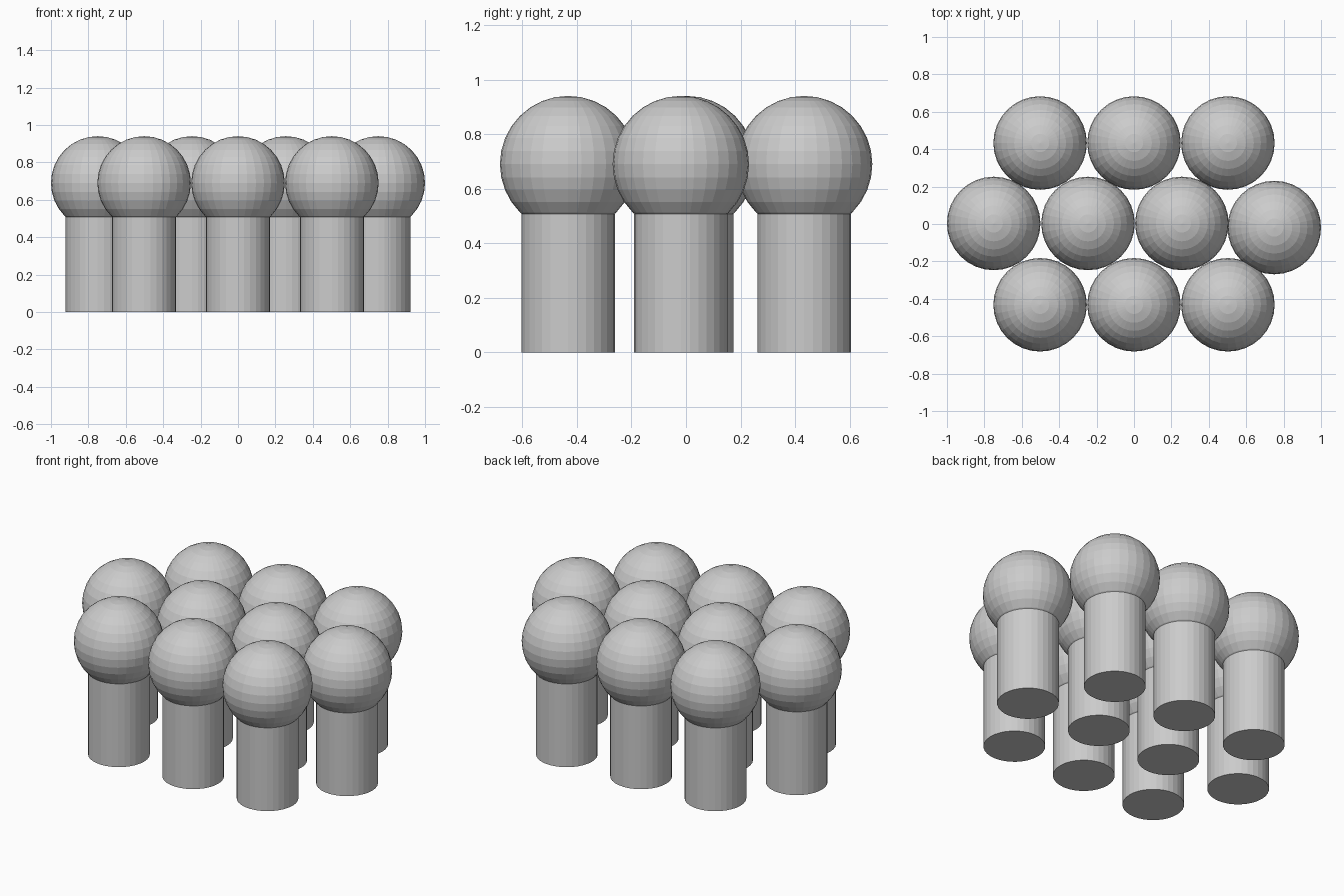
import bpy

if "Cube" in bpy.data.objects:
    bpy.data.objects.remove(bpy.data.objects["Cube"])

POST_RADIUS, POST_HEIGHT = 0.171, 0.508
BALL_RADIUS, BALL_HEIGHT = 0.25, 0.69

grey = bpy.data.materials.new("plain grey")
grey.diffuse_color = (0.6, 0.6, 0.6, 1)
grey.use_nodes = True
grey.node_tree.nodes["Principled BSDF"].inputs["Base Color"].default_value = grey.diffuse_color


def finish(name):
    obj = bpy.context.object
    obj.name = name
    obj.data.materials.append(grey)


def ball_on_post(x, y, tag):
    # straight round post
    bpy.ops.mesh.primitive_cylinder_add(vertices=32, radius=POST_RADIUS, depth=POST_HEIGHT,
                                        location=(x, y, POST_HEIGHT / 2))
    finish("post_" + tag)
    # faceted ball resting in the post top
    bpy.ops.mesh.primitive_uv_sphere_add(segments=32, ring_count=16, radius=BALL_RADIUS,
                                         location=(x, y, BALL_HEIGHT))
    finish("ball_" + tag)


# staggered rows: three, four, three; the rightmost one sits slightly forward
rows = {
    "front": [(-0.502, -0.432), (0.0, -0.432), (0.502, -0.432)],
    "middle": [(-0.75, 0.003), (-0.246, 0.003), (0.256, 0.003), (0.75, -0.019)],
    "back": [(-0.502, 0.433), (0.0, 0.433), (0.502, 0.433)],
}
for row, spots in rows.items():
    for i, (x, y) in enumerate(spots, 1):
        ball_on_post(x, y, f"{row}_{i}")
